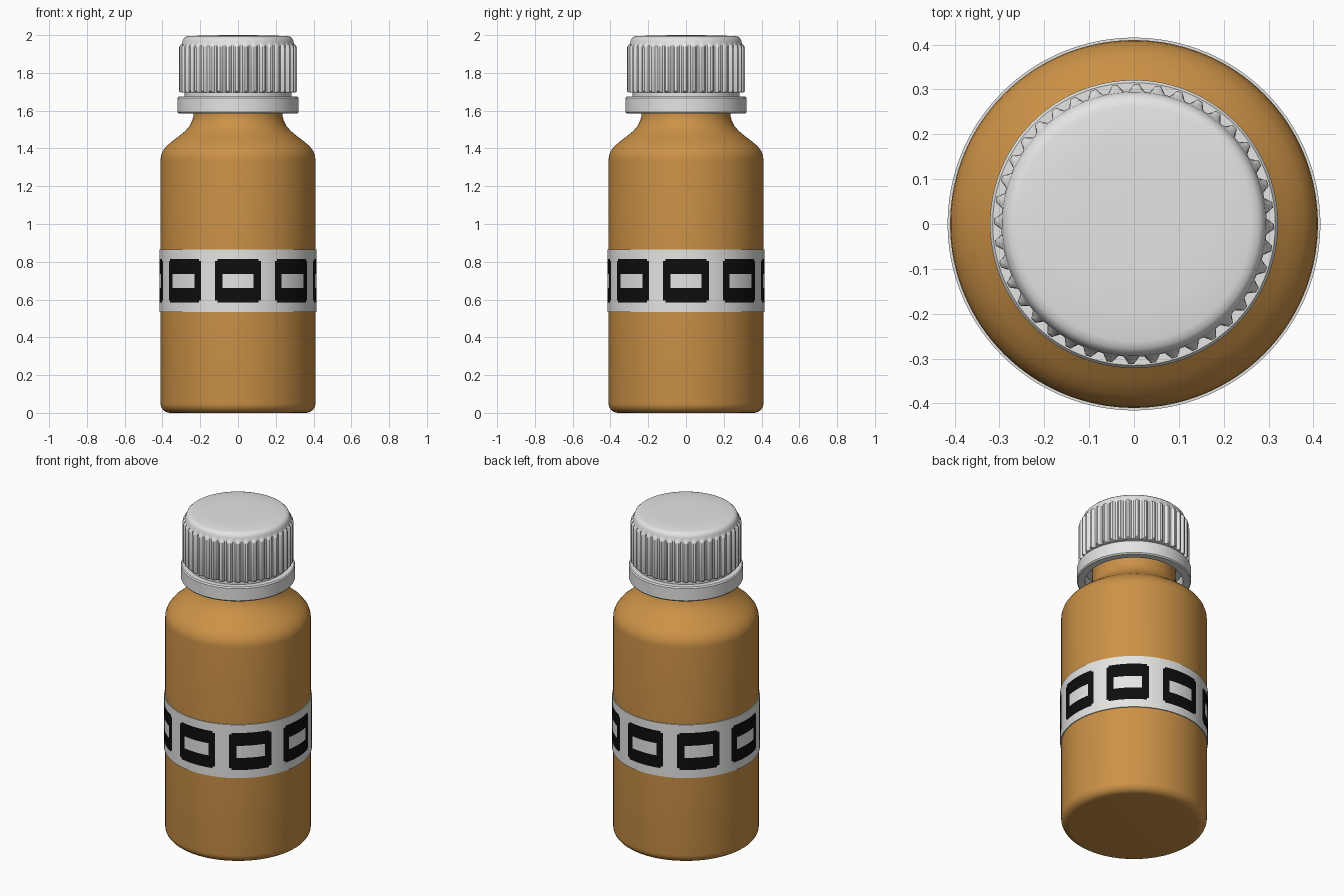
import bpy, bmesh, math

if "Cube" in bpy.data.objects:
    bpy.data.objects.remove(bpy.data.objects["Cube"])


def material(name, rgb):
    m = bpy.data.materials.new(name)
    m.diffuse_color = (*rgb, 1)
    m.use_nodes = True
    m.node_tree.nodes["Principled BSDF"].inputs["Base Color"].default_value = m.diffuse_color
    return m


AMBER = material("amber_plastic", (0.60, 0.285, 0.062))
WHITE = material("white_plastic", (0.78, 0.78, 0.77))
BLACK = material("black_print", (0.004, 0.004, 0.004))


def lathe(name, profile, mats, segs=128, closed=False, rib=None, angle=35, pick=None):
    """Spin (radius, z) points about z; rib(i) adds depth on points marked by a third value."""
    bm = bmesh.new()
    rings = []
    for p in profile:
        r, z = p[0], p[1]
        if r == 0:
            rings.append([bm.verts.new((0, 0, z))] * segs)
            continue
        ring = []
        for i in range(segs):
            a = 2 * math.pi * i / segs
            rr = r + (p[2] * rib(i) if len(p) > 2 else 0)
            ring.append(bm.verts.new((rr * math.cos(a), rr * math.sin(a), z)))
        rings.append(ring)
    n = len(rings)
    for k in range(n if closed else n - 1):
        lo, hi = rings[k], rings[(k + 1) % n]
        for i in range(segs):
            j = (i + 1) % segs
            quad = list(dict.fromkeys((lo[i], lo[j], hi[j], hi[i])))
            f = bm.faces.new(quad)
            if pick:
                f.material_index = pick(i, k)
    bmesh.ops.recalc_face_normals(bm, faces=bm.faces)
    me = bpy.data.meshes.new(name)
    bm.to_mesh(me)
    bm.free()
    for m in mats:
        me.materials.append(m)
    ob = bpy.data.objects.new(name, me)
    bpy.context.collection.objects.link(ob)
    bpy.ops.object.select_all(action='DESELECT')
    ob.select_set(True)
    bpy.context.view_layer.objects.active = ob
    bpy.ops.object.shade_smooth_by_angle(angle=math.radians(angle))
    return ob


# Bottle body: rounded base, straight wall, curved shoulder and neck
base = [(0.36 + 0.05 * math.sin(t), 0.05 - 0.05 * math.cos(t))
        for t in (math.pi / 2 * i / 6 for i in range(7))]
shoulder = [(0.41, 1.34), (0.408, 1.36), (0.399, 1.385), (0.38, 1.411),
            (0.35, 1.437), (0.315, 1.463), (0.28, 1.492), (0.257, 1.518),
            (0.243, 1.545), (0.236, 1.57), (0.235, 1.60), (0.235, 1.70), (0, 1.70)]
lathe("bottle_body", [(0, 0)] + base + shoulder, [AMBER])

# Printed label band: eight dark tiles, each with a plain pale bar
ROWS = [0.535, 0.585, 0.596, 0.66, 0.735, 0.804, 0.815, 0.865]
SEGS = 192


def label_colour(i, k):
    if not 1 <= k <= 5:
        return 0
    d = abs((i + 12) % 24 - 11.5)             # columns from tile centre
    if k == 3 and d < 6:
        return 0
    return 1 if d < (8 if k in (1, 5) else 9) else 0


lathe("label_band", [(0.4155, z) for z in ROWS] + [(0.408, 0.865), (0.408, 0.535)],
      [WHITE, BLACK], SEGS, closed=True, pick=label_colour)

# Tamper ring: hollow collar under the cap
lathe("tamper_ring", [(0.275, 1.585), (0.315, 1.585), (0.321, 1.592), (0.321, 1.667),
                      (0.315, 1.675), (0.275, 1.675)], [WHITE], closed=True)

# Inner skirt joining ring and cap
lathe("cap_skirt", [(0.235, 1.665), (0.283, 1.665), (0.283, 1.72), (0.235, 1.72)],
      [WHITE], closed=True)

# Ribbed cap with forty grip ribs and a softly rounded top
cap = [(0, 1.695), (0.285, 1.695), (0.293, 1.697, 0.012), (0.296, 1.703, 0.016),
       (0.296, 1.935, 0.016), (0.296, 1.945, 0.011), (0.296, 1.952, 0.0),
       (0.294, 1.968), (0.288, 1.982), (0.278, 1.991), (0.262, 1.995),
       (0.18, 1.998), (0.09, 1.9995), (0, 2.0)]
lathe("ribbed_cap", cap, [WHITE], 160,
      rib=lambda i: 1.0 if (i + 1) % 4 < 2 else 0.0, angle=40)
